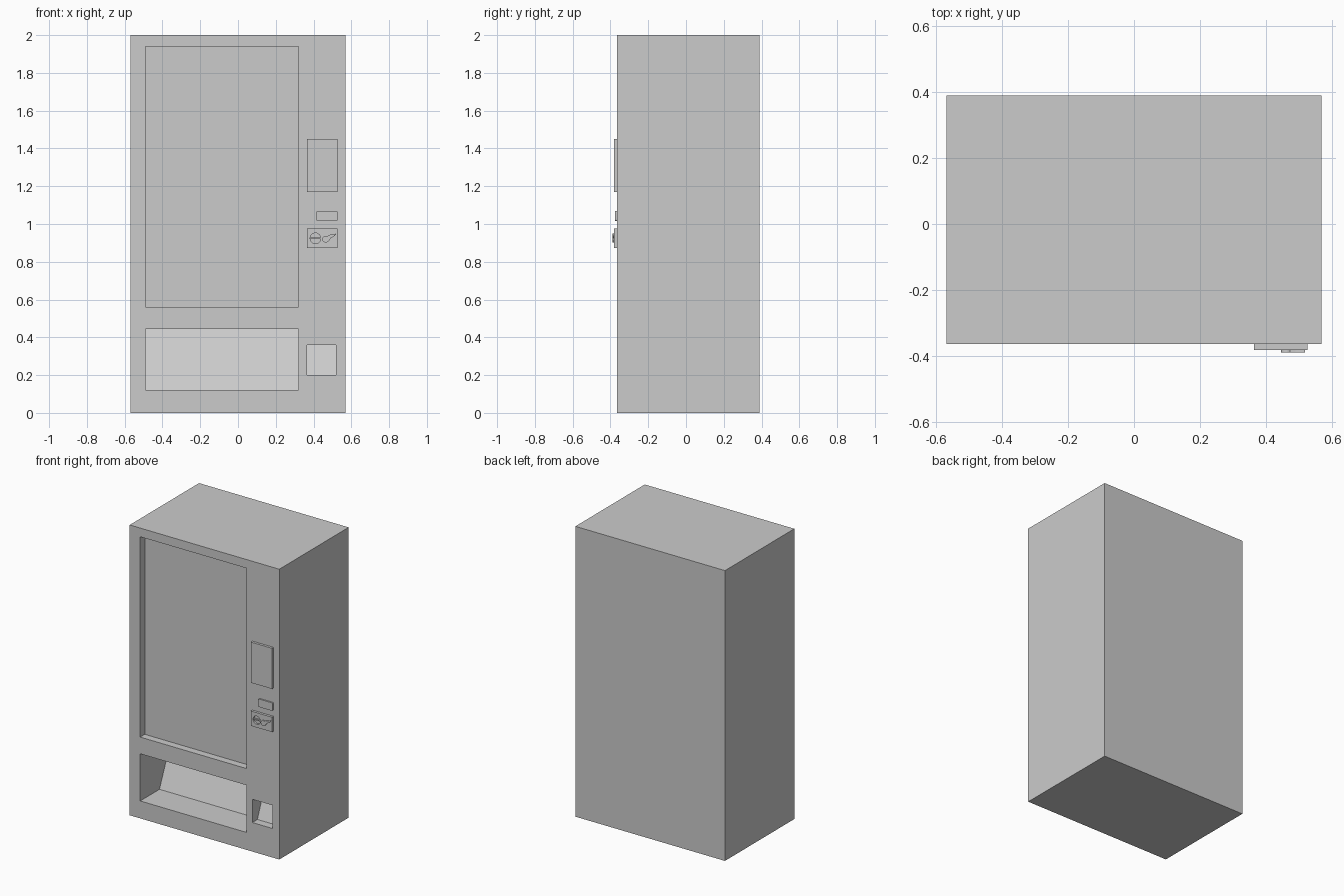
import bpy, bmesh, math
from mathutils import Vector

if "Cube" in bpy.data.objects:
    bpy.data.objects.remove(bpy.data.objects["Cube"])

FRONT = -0.365   # cabinet front plane
BACK = 0.39


def prism(name, points, direction):
    """Closed solid: a polygon swept along a vector."""
    bm = bmesh.new()
    face = bm.faces.new([bm.verts.new(p) for p in points])
    new = bmesh.ops.extrude_face_region(bm, geom=[face])["geom"]
    verts = [g for g in new if isinstance(g, bmesh.types.BMVert)]
    bmesh.ops.translate(bm, verts=verts, vec=Vector(direction))
    bmesh.ops.recalc_face_normals(bm, faces=bm.faces)
    mesh = bpy.data.meshes.new(name)
    bm.to_mesh(mesh)
    bm.free()
    obj = bpy.data.objects.new(name, mesh)
    bpy.context.collection.objects.link(obj)
    return obj


def box(name, x0, x1, y0, y1, z0, z1):
    return prism(name, [(x0, y0, z0), (x1, y0, z0), (x1, y0, z1), (x0, y0, z1)],
                 (0, y1 - y0, 0))


def arc(cx, cz, r, a0, a1, n):
    return [(cx + r * math.cos(math.radians(a0 + (a1 - a0) * i / n)),
             cz + r * math.sin(math.radians(a0 + (a1 - a0) * i / n))) for i in range(n + 1)]


def front_plate(name, outline, y0, y1):
    return prism(name, [(x, y0, z) for x, z in outline], (0, y1 - y0, 0))


def rounded(x0, x1, z0, z1, r):
    return (arc(x1 - r, z1 - r, r, 0, 90, 4) + arc(x0 + r, z1 - r, r, 90, 180, 4)
            + arc(x0 + r, z0 + r, r, 180, 270, 4) + arc(x1 - r, z0 + r, r, 270, 360, 4))


def cut(target, cutter):
    cutter.hide_render = True
    mod = target.modifiers.new("cut", 'BOOLEAN')
    mod.operation = 'DIFFERENCE'
    mod.solver = 'EXACT'
    mod.object = cutter
    bpy.context.view_layer.objects.active = target
    bpy.ops.object.modifier_apply(modifier=mod.name)
    bpy.data.objects.remove(cutter, do_unlink=True)


def tray_cutter(name, x0, x1, z0, z1, floor, top):
    """Recess whose back wall leans away toward the top."""
    y = FRONT
    slope = (top - floor) / (z1 - z0)
    profile = [(y - 0.1, z0), (y + floor, z0), (y + floor + slope * (z1 - z0), z1), (y - 0.1, z1)]
    return prism(name, [(x0, b, c) for b, c in profile], (x1 - x0, 0, 0))


# Cabinet with display window, delivery tray and change tray recesses
cabinet = box("cabinet", -0.57, 0.57, FRONT, BACK, 0, 2)
cut(cabinet, box("window_cutter", -0.49, 0.32, FRONT - 0.1, FRONT + 0.05, 0.56, 1.94))
cut(cabinet, tray_cutter("delivery_cutter", -0.49, 0.32, 0.12, 0.445, 0.21, 0.35))
cut(cabinet, tray_cutter("change_cutter", 0.365, 0.52, 0.2, 0.36, 0.055, 0.12))

# Selection panel and note slot
box("selection_panel", 0.365, 0.527, FRONT - 0.017, FRONT, 1.17, 1.45)
front_plate("note_slot", rounded(0.415, 0.527, 1.015, 1.07, 0.008), FRONT - 0.01, FRONT)

# Coin plate with round recess and slot bar
coin_plate = box("coin_plate", 0.365, 0.527, FRONT - 0.017, FRONT, 0.873, 0.975)
cut(coin_plate, front_plate("coin_cutter", arc(0.41, 0.924, 0.028, 0, 345, 23),
                            FRONT - 0.05, FRONT - 0.005))
box("coin_slot_bar", 0.383, 0.437, FRONT - 0.015, FRONT - 0.003, 0.92, 0.928)

# Return lever: round pivot tapering into an upswept handle
lever = arc(0.464, 0.920, 0.018, 60, 310, 12) + [
    (0.484, 0.914), (0.491, 0.926), (0.503, 0.931), (0.513, 0.938), (0.520, 0.950),
    (0.506, 0.945), (0.490, 0.944), (0.480, 0.939)]
front_plate("return_lever", lever, -0.39, FRONT - 0.01)
